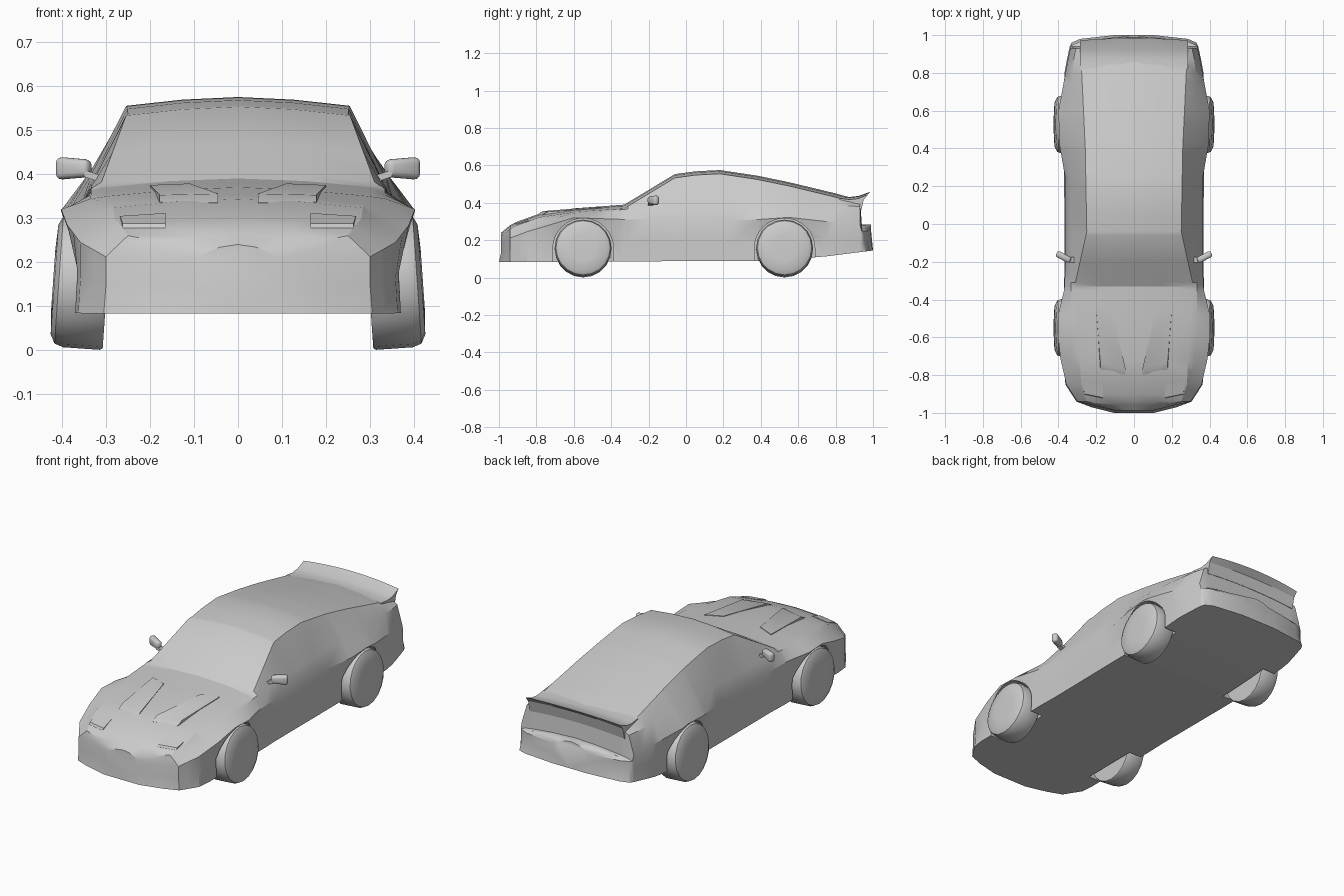
import bpy, bmesh, math
from mathutils import Matrix

cube = bpy.data.objects.get("Cube")
if cube:
    bpy.data.objects.remove(cube, do_unlink=True)

paint = bpy.data.materials.new("plain_grey")
paint.use_nodes = True
GREY = (0.6, 0.6, 0.6, 1)
paint.diffuse_color = GREY
for node in paint.node_tree.nodes:
    if node.type == 'BSDF_PRINCIPLED':
        node.inputs["Base Color"].default_value = GREY


def finish(name, bm, angle=25):
    """Turn a bmesh into a smooth-shaded, painted object."""
    bmesh.ops.recalc_face_normals(bm, faces=bm.faces[:])
    mesh = bpy.data.meshes.new(name)
    bm.to_mesh(mesh)
    bm.free()
    obj = bpy.data.objects.new(name, mesh)
    bpy.context.collection.objects.link(obj)
    mesh.materials.append(paint)
    shade(obj, angle)
    return obj


def shade(obj, angle):
    bpy.ops.object.select_all(action='DESELECT')
    obj.select_set(True)
    bpy.context.view_layer.objects.active = obj
    bpy.ops.object.shade_smooth_by_angle(angle=math.radians(angle))


def loft(bm, rings):
    """Skin closed rings of equal length and cap both ends."""
    rows = [[bm.verts.new(p) for p in ring] for ring in rings]
    n = len(rows[0])
    for a, b in zip(rows, rows[1:]):
        for i in range(n):
            j = (i + 1) % n
            bm.faces.new((a[i], a[j], b[j], b[i]))
    bm.faces.new(rows[0])
    bm.faces.new(rows[-1])


def sample(curve, y):
    if y <= curve[0][0]:
        return curve[0][1]
    for (y0, v0), (y1, v1) in zip(curve, curve[1:]):
        if y <= y1:
            return v0 + (v1 - v0) * (y - y0) / (y1 - y0)
    return curve[-1][1]


# Body guide curves along the length: (y, value)
TOP = [(-1, .24), (-.97, .265), (-.9, .3), (-.78, .343), (-.6, .37), (-.33, .39),
       (-.06, .553), (.05, .568), (.18, .575), (.38, .545), (.55, .51),
       (.8, .45), (.87, .43), (.93, .42), (.94, .285)]
SILL = [(-1, .083), (.4, .09), (.68, .105), (1, .145)]
EDGE_W = [(-1, .08), (-.97, .17), (-.94, .25), (-.85, .28), (-.31, .31), (-.04, .25),
          (.4, .258), (.87, .28), (.94, .27), (.97, .25), (1, .08)]
BELT_W = [(-1, .09), (-.97, .185), (-.94, .27), (-.85, .305), (-.6, .335), (0, .332),
          (.5, .345), (.87, .32), (.94, .305), (.97, .28), (1, .09)]
BELT_Z = [(-1, .21), (-.9, .262), (-.6, .347), (-.3, .368), (0, .38), (.5, .4), (.93, .38)]
SIDE_W = [(-1, .1), (-.97, .22), (-.94, .3), (-.85, .358), (-.72, .388), (-.6, .402),
          (-.48, .402), (-.35, .37), (-.2, .362), (.25, .365), (.42, .395), (.6, .4),
          (.75, .372), (.87, .35), (.94, .335), (.96, .325), (.98, .28), (1, .1)]
SIDE_Z = [(-1, .19), (-.85, .245), (-.6, .32), (-.3, .31), (.3, .305), (.55, .322), (.93, .28)]


def body_ring(y):
    top, sill, side = sample(TOP, y), sample(SILL, y), sample(SIDE_W, y)
    edge = sample(EDGE_W, y)
    edge_z = top - .02
    belt_z = min(sample(BELT_Z, y), edge_z - .006)
    side_z = min(sample(SIDE_Z, y), belt_z - .01)
    half = [(0, sill), (min(side + .005, .37), sill), (min(side, .365), (sill + side_z) / 2),
            (side, side_z), (sample(BELT_W, y), belt_z), (edge, edge_z),
            (edge / 2, top - .006), (0, top)]
    # bumpers lean in above their lower edge
    lean = .988 if abs(y) > .95 else 1
    half = [(x, y * (lean if i > 1 else 1), z) for i, (x, z) in enumerate(half)]
    return half + [(-x, v, z) for x, v, z in half[-2:0:-1]]


# Body shell
stations = sorted({y for c in (TOP, EDGE_W, SIDE_W) for y, v in c})
bm = bmesh.new()
loft(bm, [body_ring(y) for y in stations])
body = finish("body", bm)

# Wheel arches cut out of the shell
AXLES = (-.55, .527)
bm = bmesh.new()
for side in (-1, 1):
    for axle in AXLES:
        arch = [(axle + .162 * math.cos(math.pi * k / 16), .155 + .162 * math.sin(math.pi * k / 16))
                for k in range(17)]
        arch = [(arch[0][0], -.1)] + arch + [(arch[-1][0], -.1)]
        loft(bm, [[(side * x, y, z) for y, z in arch] for x in (.295, .6)])
cutter = finish("arch_cutter", bm)
cutter.hide_render = True
cut = body.modifiers.new("arches", 'BOOLEAN')
cut.operation = 'DIFFERENCE'
cut.solver = 'EXACT'
cut.object = cutter
bpy.context.view_layer.objects.active = body
bpy.ops.object.modifier_apply(modifier=cut.name)
bpy.data.objects.remove(cutter, do_unlink=True)
shade(body, 25)

# Wheels, leaning in at the top
PROFILE = [(-.06, .148), (-.054, .152), (.03, .152), (.05, .145), (.06, .125), (.063, .07)]
for side, s in (("left", 1), ("right", -1)):
    for end, axle in zip(("front", "rear"), AXLES):
        bm = bmesh.new()
        loft(bm, [[(s * x, r * math.cos(math.tau * k / 20), r * math.sin(math.tau * k / 20))
                   for k in range(20)] for x, r in PROFILE])
        wheel = finish(f"{end}_{side}_wheel", bm, 40)
        wheel.location = (s * .357, axle, .156)
        wheel.rotation_euler.y = -s * math.radians(4)


def hood_z(x, y):
    t = x / sample(EDGE_W, y)
    return sample(TOP, y) - (.012 * t if t < .5 else .006 + .028 * (t - .5))


def raised_panel(name, s, outline, slope, front, rear):
    """Wedge on the hood; outline runs rear outer, rear inner, front inner, front outer."""
    bm = bmesh.new()
    base = [(s * x, y, hood_z(x, y) - .012) for x, y in outline]
    foot = [(s * x, y, hood_z(x, y) + .001) for x, y in outline]
    crown = []
    for i, (x, y) in enumerate(outline):
        y += slope if i > 1 else 0
        crown.append((s * x, y, hood_z(x, y) + (front if i > 1 else rear)))
    loft(bm, [base, foot, crown])
    finish(name, bm)


# Hood scoops, headlight lids and door mirrors
for side, s in (("left", 1), ("right", -1)):
    raised_panel(f"{side}_hood_scoop", s,
                 [(.2, -.445), (.11, -.48), (.045, -.8), (.178, -.77)], .035, .012, .004)
    raised_panel(f"{side}_headlight_lid", s,
                 [(.268, -.84), (.165, -.85), (.165, -.925), (.262, -.905)], .006, .007, .002)

    bm = bmesh.new()
    bmesh.ops.create_cube(bm, size=1, matrix=Matrix.Diagonal((.084, .034, .052, 1)))
    for v in bm.verts:
        if v.co.x * s < 0:
            v.co.z *= .75
    bmesh.ops.bevel(bm, geom=bm.edges[:], offset=.013, segments=3, affect='EDGES', profile=.5)
    mirror = finish(f"{side}_mirror", bm, 40)
    mirror.location = (s * .373, -.175, .413)
    mirror.rotation_euler.z = s * math.radians(28)

    bm = bmesh.new()
    loft(bm, [[(s * x, -.19 + dy, z + dz) for dy, dz in
               ((-.014, -.008), (.014, -.008), (.014, .008), (-.014, .008))]
              for x, z in ((.3, .385), (.35, .402))])
    finish(f"{side}_mirror_stalk", bm)

# Upswept tail spoiler
bm = bmesh.new()
rings = []
for k in range(-6, 7):
    t = k / 6
    x, drop, tip = .285 * t, .014 * t * t, .984 - .012 * t * t
    rings.append([(x, y, z - drop) for y, z in
                  ((.82, .438), (.875, .431), (.92, .436), (tip, .458),
                   (.95, .43), (.936, .37), (.82, .38))])
loft(bm, rings)
finish("tail_spoiler", bm)
